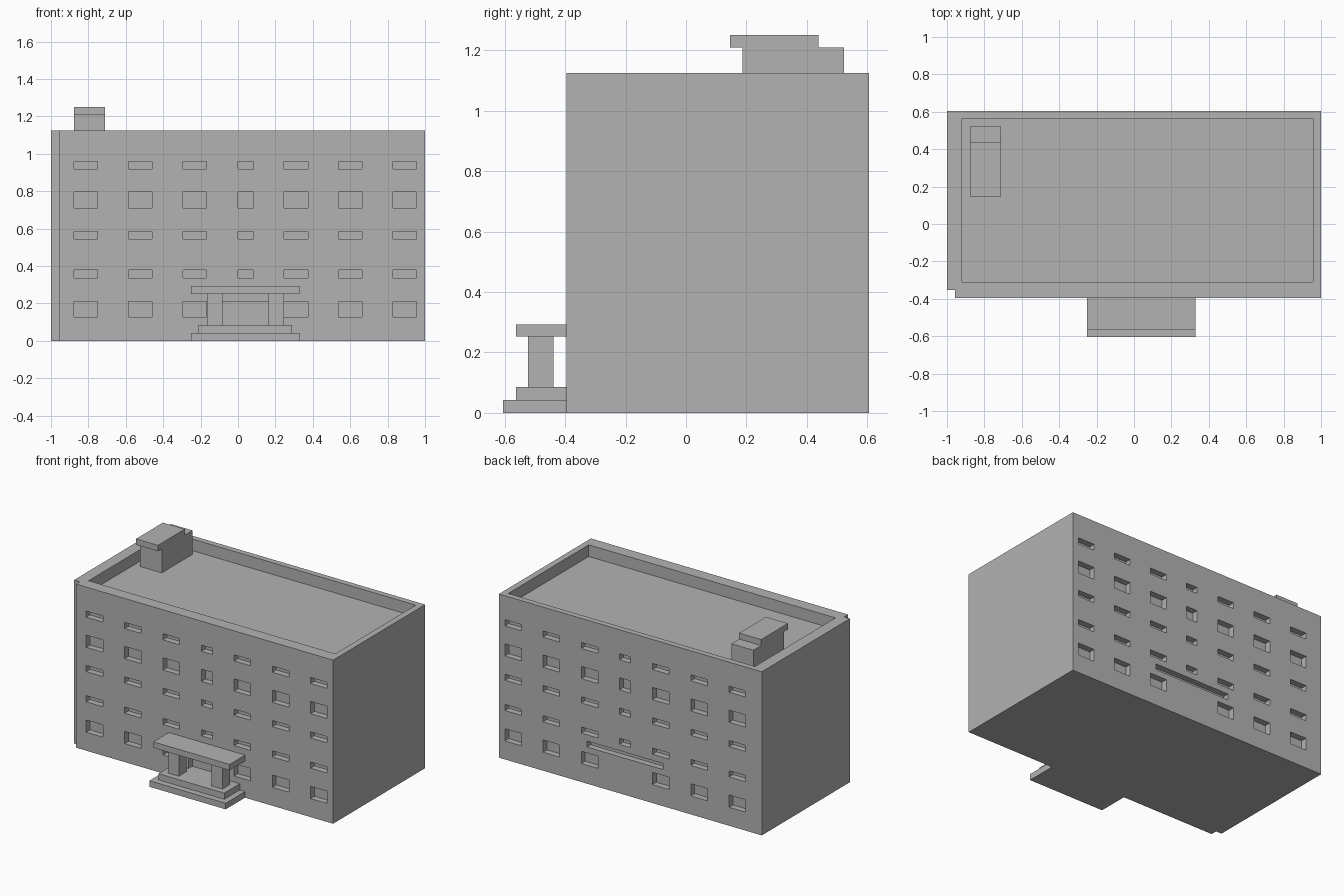
import bpy
import bmesh
from mathutils import Vector

if "Cube" in bpy.data.objects:
    bpy.data.objects.remove(bpy.data.objects["Cube"], do_unlink=True)

GREY = (0.45, 0.45, 0.45, 1.0)
concrete = bpy.data.materials.new("concrete_grey")
concrete.use_nodes = True
concrete.diffuse_color = GREY
concrete.node_tree.nodes["Principled BSDF"].inputs["Base Color"].default_value = GREY


def boxes(name, spans):
    """One object made of boxes, each given as (x0, x1), (y0, y1), (z0, z1)."""
    bm = bmesh.new()
    for span in spans:
        low, high = (Vector(side) for side in zip(*span))
        verts = bmesh.ops.create_cube(bm, size=1)["verts"]
        bmesh.ops.scale(bm, vec=high - low, verts=verts)
        bmesh.ops.translate(bm, vec=(low + high) / 2, verts=verts)
    mesh = bpy.data.meshes.new(name)
    bm.to_mesh(mesh)
    bm.free()
    mesh.materials.append(concrete)
    obj = bpy.data.objects.new(name, mesh)
    bpy.context.collection.objects.link(obj)
    return obj


FRONT, BACK, TOP, DEPTH = -0.395, 0.605, 1.125, 0.042
ROOF = 1.045

# Main block
building = boxes("building", [((-1, 1), (FRONT, BACK), (0, TOP))])

# Window openings on both long walls: columns by centre, rows by bottom and top
columns = [-0.815, -0.523, -0.231, 0.041, 0.31, 0.601, 0.891]
rows = [(0.127, 0.211), (0.336, 0.378), (0.544, 0.586), (0.711, 0.795), (0.918, 0.96)]
walls = [(FRONT - 0.1, FRONT + DEPTH), (BACK - DEPTH, BACK + 0.1)]
cuts = []
for wall in walls:
    for row in rows:
        for i, x in enumerate(columns):
            if i == 3 and row == rows[0]:
                continue                      # the entrance takes this bay
            half = 0.042 if i == 3 else 0.063
            cuts.append(((x - half, x + half), wall, row))

# Doorway, rear slot, corner notch and sunken roof
cuts.append(((-0.1, 0.18), walls[0], (0.085, 0.211)))
cuts.append(((-0.25, 0.33), walls[1], (0.252, 0.293)))
cuts.append(((-1.1, -0.957), (FRONT - 0.1, -0.352), (-0.1, TOP + 0.1)))
cuts.append(((-0.92, 0.957), (-0.31, 0.565), (ROOF, TOP + 0.1)))

cutter = boxes("opening_cutter", cuts)
cutter.hide_render = True
cutter.hide_viewport = True
cutter.display_type = "WIRE"
openings = building.modifiers.new("openings", "BOOLEAN")
openings.operation = "DIFFERENCE"
openings.solver = "EXACT"
openings.object = cutter

# Entrance porch
boxes("lower_step", [((-0.25, 0.33), (-0.605, FRONT), (0, 0.042))])
boxes("upper_step", [((-0.21, 0.29), (-0.563, FRONT), (0.042, 0.085))])
for side, x in (("right", -0.125), ("left", 0.205)):
    boxes(side + "_pillar", [((x - 0.041, x + 0.041), (-0.522, -0.438), (0.085, 0.252))])
boxes("porch_canopy", [((-0.25, 0.33), (-0.563, FRONT), (0.252, 0.293))])

# Rooftop stair house with its offset cap
boxes("stair_house", [((-0.878, -0.711), (0.187, 0.522), (ROOF, 1.209))])
boxes("stair_house_cap", [((-0.878, -0.711), (0.146, 0.438), (1.209, 1.25))])
